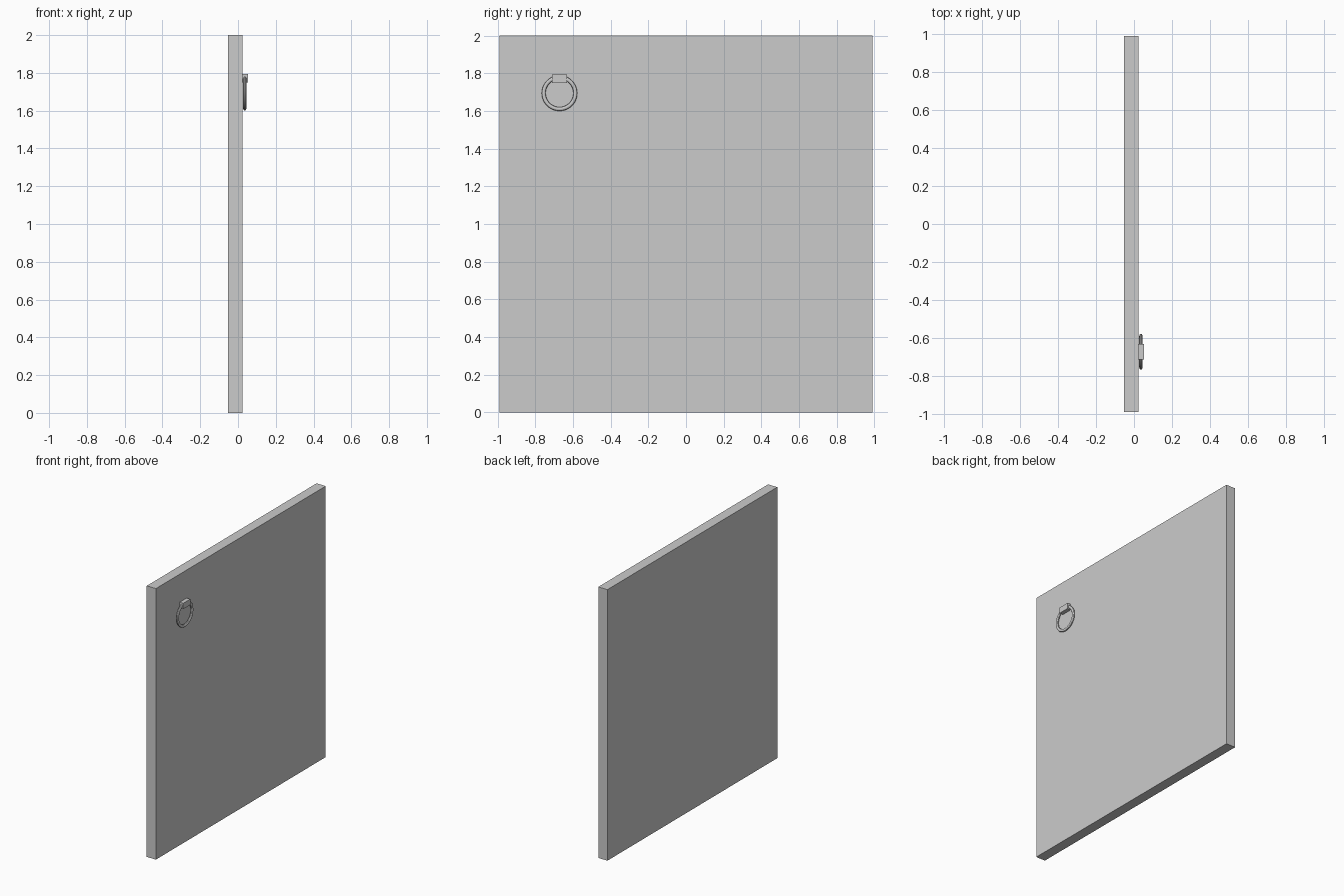
import bpy
import math

if "Cube" in bpy.data.objects:
    bpy.data.objects.remove(bpy.data.objects["Cube"])


def box(name, lo, hi):
    centre = [(a + b) / 2 for a, b in zip(lo, hi)]
    bpy.ops.mesh.primitive_cube_add(size=1, location=centre)
    ob = bpy.context.object
    ob.name = name
    ob.scale = [b - a for a, b in zip(lo, hi)]
    bpy.ops.object.transform_apply(location=False, rotation=False, scale=True)
    return ob


# Flat door slab
box("door_panel", (-0.052, -0.99, 0.0), (0.023, 0.99, 2.0))

# Small block holding the ring
box("ring_mount", (0.023, -0.713, 1.75), (0.052, -0.631, 1.793))

# Hanging ring pull, facing +x
bpy.ops.mesh.primitive_torus_add(
    location=(0.036, -0.672, 1.695), rotation=(0, math.pi / 2, 0),
    major_radius=0.084, minor_radius=0.0105,
    major_segments=48, minor_segments=12)
ring = bpy.context.object
ring.name = "ring_pull"
ring.scale = (1, 1, 0.8)
bpy.ops.object.transform_apply(location=False, rotation=True, scale=True)
bpy.ops.object.shade_smooth_by_angle()
